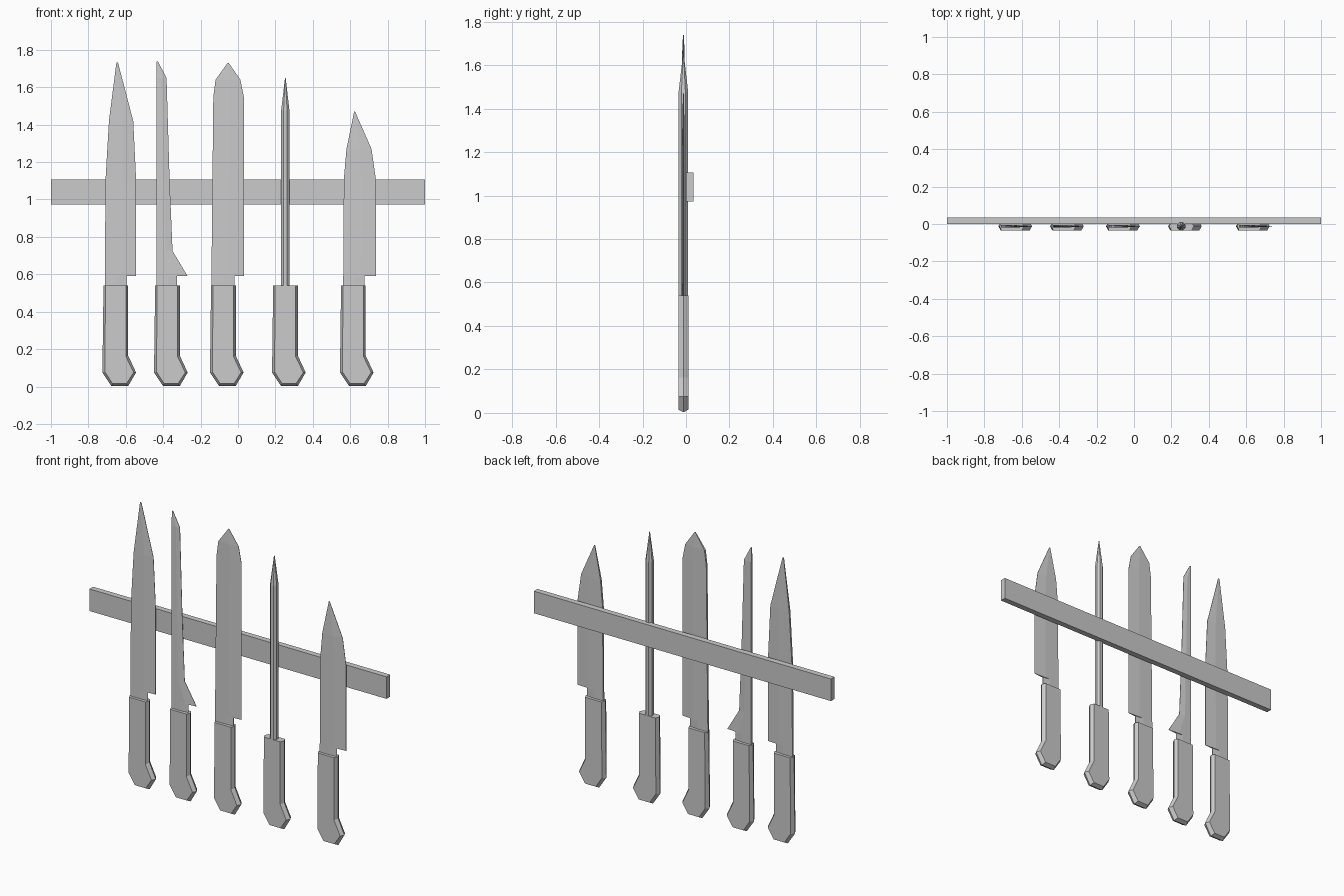
import bpy, bmesh, math

cube = bpy.data.objects.get("Cube")
if cube:
    bpy.data.objects.remove(cube, do_unlink=True)

grey = bpy.data.materials.new("plain grey")
grey.use_nodes = True
COLOUR = (0.6, 0.6, 0.6, 1)
grey.diffuse_color = COLOUR
grey.node_tree.nodes["Principled BSDF"].inputs["Base Color"].default_value = COLOUR

MID = -0.012  # depth of the knives' centre plane


def finish(name, bm):
    bmesh.ops.recalc_face_normals(bm, faces=bm.faces[:])
    mesh = bpy.data.meshes.new(name)
    bm.to_mesh(mesh)
    bm.free()
    mesh.materials.append(grey)
    obj = bpy.data.objects.new(name, mesh)
    bpy.context.collection.objects.link(obj)
    return obj


def loft(name, loops):
    """Join equal-length vertex loops and cap both ends."""
    bm = bmesh.new()
    rings = [[bm.verts.new(p) for p in loop] for loop in loops]
    n = len(rings[0])
    for a, b in zip(rings, rings[1:]):
        for i in range(n):
            j = (i + 1) % n
            bm.faces.new((a[i], a[j], b[j], b[i]))
    bm.faces.new(rings[0])
    bm.faces.new(rings[-1])
    return finish(name, bm)


def handle(name, x):
    """Grip with a hooked butt, widest at its centre plane."""
    outer = [(0.006, 0.54), (0, 0.075), (0.048, 0.003), (0.138, 0.003),
             (0.18, 0.075), (0.138, 0.165), (0.138, 0.54)]
    inner = [(0.017, 0.54), (0.013, 0.079), (0.055, 0.015), (0.128, 0.015),
             (0.167, 0.075), (0.126, 0.16), (0.126, 0.54)]
    levels = [(inner, -0.023), (outer, 0), (inner, 0.023)]
    loft(name, [[(x + px, MID + dy, z) for px, z in pts] for pts, dy in levels])


def blade(name, rows):
    """Blade from (z, spine x, edge x) rows: thick spine, ground to the edge."""
    loops = []
    for z, spine, edge in rows:
        ridge = spine + (edge - spine) * 0.55
        t = 0.006 if z < rows[-1][0] else 0.002
        loops.append([(spine, MID - t, z), (ridge, MID - t, z), (edge, MID - 0.001, z),
                      (edge, MID + 0.001, z), (ridge, MID + t, z), (spine, MID + t, z)])
    loft(name, loops)


# Wall rail
bm = bmesh.new()
bmesh.ops.create_cube(bm, size=1)
bmesh.ops.scale(bm, vec=(2, 0.035, 0.134), verts=bm.verts[:])
bmesh.ops.translate(bm, vec=(0, 0.0175, 1.04), verts=bm.verts[:])
finish("wall_rail", bm)

# Handles
for kind, x in (("chef_knife", -0.725), ("boning_knife", -0.449), ("slicing_knife", -0.15),
                ("sharpening_steel", 0.182), ("utility_knife", 0.545)):
    handle(kind + "_handle", x)

# Blades, from the tang upwards
blade("chef_knife_blade", [
    (0.53, -0.712, -0.597), (0.59, -0.712, -0.597), (0.591, -0.712, -0.545),
    (1.11, -0.708, -0.545), (1.42, -0.69, -0.56), (1.733, -0.65, -0.642)])
blade("boning_knife_blade", [
    (0.53, -0.435, -0.325), (0.59, -0.435, -0.325), (0.591, -0.435, -0.27),
    (0.725, -0.435, -0.35), (1.11, -0.435, -0.366), (1.65, -0.435, -0.382),
    (1.738, -0.435, -0.428)])
blade("slicing_knife_blade", [
    (0.53, -0.143, -0.02), (0.59, -0.143, -0.02), (0.591, -0.142, 0.032),
    (1.55, -0.132, 0.031), (1.64, -0.12, 0.013), (1.73, -0.056, -0.05)])
blade("utility_knife_blade", [
    (0.53, 0.562, 0.675), (0.59, 0.562, 0.675), (0.591, 0.563, 0.737),
    (1.11, 0.566, 0.737), (1.27, 0.58, 0.714), (1.47, 0.621, 0.626)])

# Octagonal steel rod with a pointed tip
rod = []
for z, r in ((0.53, 0.024), (1.475, 0.024), (1.65, 0.002)):
    angles = [math.tau * (i + 0.5) / 8 for i in range(8)]
    rod.append([(0.253 + r * math.cos(a), MID + r * math.sin(a), z) for a in angles])
loft("sharpening_steel_rod", rod)
